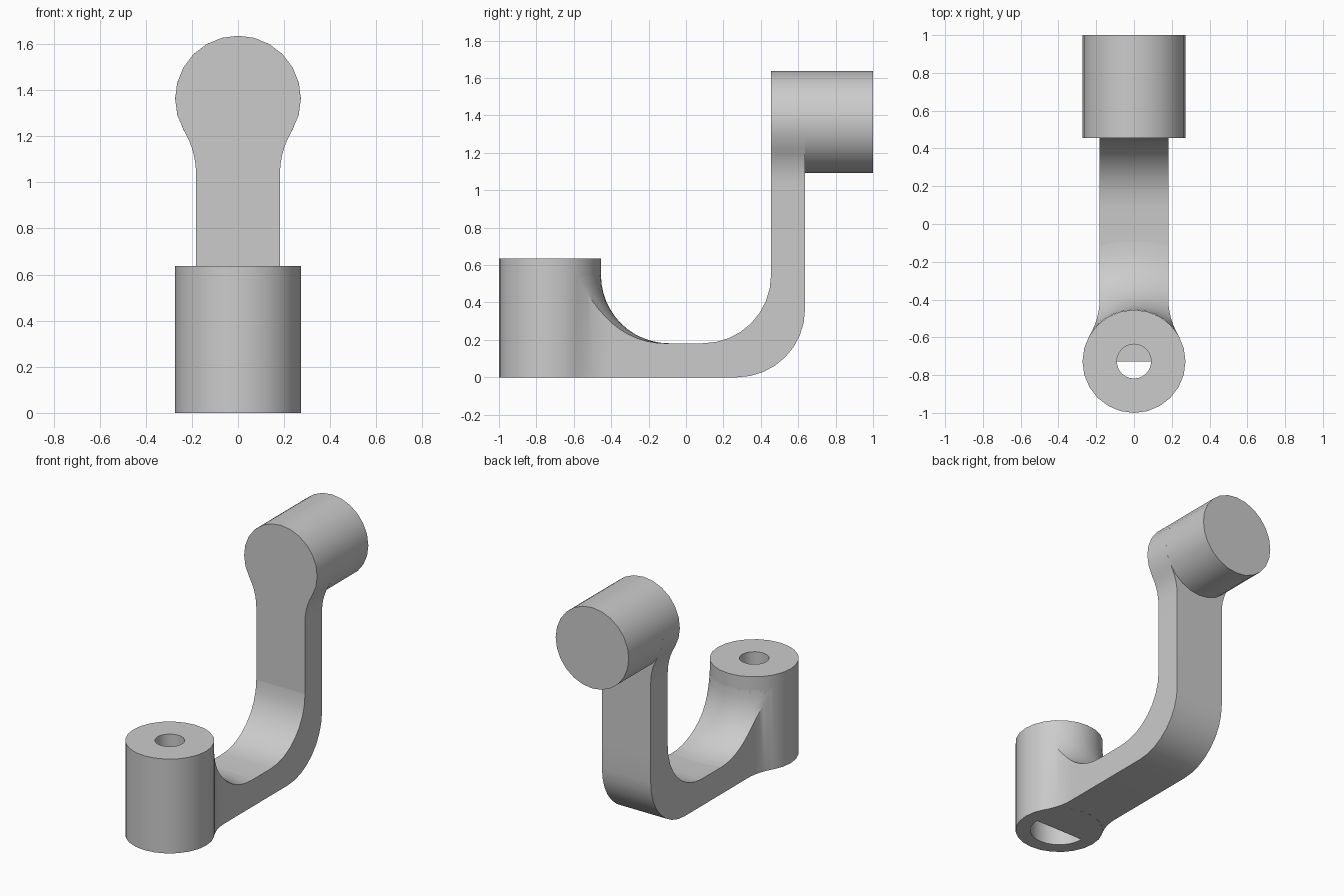
import bpy, bmesh
from math import sin, cos, asin, acos, atan2, radians, sqrt, pi, hypot

U = 1 / 11  # design module: every dimension is a whole number of modules
SEG = 24    # sides of the round parts

if "Cube" in bpy.data.objects:
    bpy.data.objects.remove(bpy.data.objects["Cube"])

grey = bpy.data.materials.new("plain grey")
grey.use_nodes = True
grey.diffuse_color = (0.6, 0.6, 0.6, 1)
grey.node_tree.nodes["Principled BSDF"].inputs["Base Color"].default_value = grey.diffuse_color


def finish(name, bm):
    """Turn a bmesh, given in modules, into a shaded object."""
    bmesh.ops.recalc_face_normals(bm, faces=bm.faces[:])
    bmesh.ops.scale(bm, vec=(U, U, U), verts=bm.verts[:])
    mesh = bpy.data.meshes.new(name)
    bm.to_mesh(mesh)
    bm.free()
    mesh.materials.append(grey)
    ob = bpy.data.objects.new(name, mesh)
    bpy.context.collection.objects.link(ob)
    bpy.ops.object.select_all(action='DESELECT')
    ob.select_set(True)
    bpy.context.view_layer.objects.active = ob
    bpy.ops.object.shade_smooth_by_angle(angle=radians(30))


def arc(cx, cy, r, a0, a1, steps):
    return [(cx + r * cos(radians(a0 + (a1 - a0) * i / steps)),
             cy + r * sin(radians(a0 + (a1 - a0) * i / steps))) for i in range(steps + 1)]


def prism(name, outline, place, lo, hi):
    """Extrude a 2D outline; place maps (a, b, depth) to x, y, z."""
    bm = bmesh.new()
    low = [bm.verts.new(place(a, b, lo)) for a, b in outline]
    top = [bm.verts.new(place(a, b, hi)) for a, b in outline]
    bm.faces.new(low)
    bm.faces.new(top)
    n = len(outline)
    for i in range(n):
        j = (i + 1) % n
        bm.faces.new((low[i], low[j], top[j], top[i]))
    finish(name, bm)


def along_x(a, b, d): return (d, a, b)
def along_y(a, b, d): return (a, d, b)
def along_z(a, b, d): return (a, b, d)


FOOT_Y, HEAD_Z = -8, 15
R, HALF, FILLET = 3, 2, 4
REACH = R + FILLET                              # axis to fillet centre
RISE = sqrt(REACH ** 2 - (HALF + FILLET) ** 2)  # axis to end of flare
CONTACT = atan2(HALF + FILLET, RISE)            # where flare meets the cylinder

# Foot: upright socket, narrow hole above, wide bore below
bm = bmesh.new()
section = [(3, 0), (3, 7), (1, 7), (1, 5), (2, 5), (2, 0)]
rings = [[bm.verts.new((r * sin(2 * pi * i / SEG), FOOT_Y + r * cos(2 * pi * i / SEG), z))
          for i in range(SEG)] for r, z in section]
for k, ring in enumerate(rings):
    nxt = rings[(k + 1) % len(rings)]
    for i in range(SEG):
        j = (i + 1) % SEG
        bm.faces.new((ring[i], ring[j], nxt[j], nxt[i]))
finish("foot_socket", bm)

# End of the arm filling the rear half of the bore
prism("bore_half_fill", arc(0, FOOT_Y, 2, 0, 180, SEG // 2), along_z, 0, 2)


# Web: flared fillet blending the foot into the arm
def half_angle(d):
    if d < hypot(HALF, RISE):
        c = (d * d + REACH ** 2 - FILLET ** 2) / (2 * d * REACH)
        return CONTACT - acos(min(1, c))
    return asin(HALF / d)


bm = bmesh.new()
ACROSS, STEPS = 10, 12
rows = []
for i in range(STEPS + 1):
    t = pi / 2 * i / STEPS
    d, z = REACH - FILLET * cos(t), 6 - FILLET * sin(t)
    angles = [half_angle(d) * (2 * j / ACROSS - 1) for j in range(ACROSS + 1)]
    edge = [(d * sin(a), FOOT_Y + d * cos(a)) for a in angles]
    rows.append([bm.verts.new((x, y, z)) for x, y in edge]
                + [bm.verts.new((x, y, 0)) for x, y in reversed(edge)])
n = len(rows[0])
for a, b in zip(rows, rows[1:]):
    for j in range(n):
        k = (j + 1) % n
        bm.faces.new((a[j], a[k], b[k], b[j]))
for row in (rows[0], rows[-1]):
    for j in range(ACROSS):
        bm.faces.new((row[j], row[j + 1], row[n - 2 - j], row[n - 1 - j]))
finish("foot_web", bm)

# Arm: flat bar bent upward at the back
start = FOOT_Y + sqrt(REACH ** 2 - HALF ** 2)
bar = ([(start, 0)] + arc(3, 4, FILLET, -90, 0, 8) + [(7, 6)]
       + arc(1, 6, FILLET, 0, -90, 8) + [(start, 2)])
prism("bent_arm", bar, along_x, -HALF, HALF)

# Upright plate: straight bar flaring into the round head
contact = 90 - CONTACT * 180 / pi
flare = arc(HALF + FILLET, HEAD_Z - RISE, FILLET, 180, 180 - contact, 5)
crown = arc(0, HEAD_Z, R, -contact, 180 + contact, 16)
outline = ([(HALF, 6)] + flare + crown[1:-1]
           + [(-x, z) for x, z in reversed(flare)] + [(-HALF, 6)])
prism("head_plate", outline, along_y, 5, 7)

# Head: solid barrel pointing back
prism("head_barrel", arc(0, HEAD_Z, R, 0, 360, SEG)[:-1], along_y, 7, 11)
